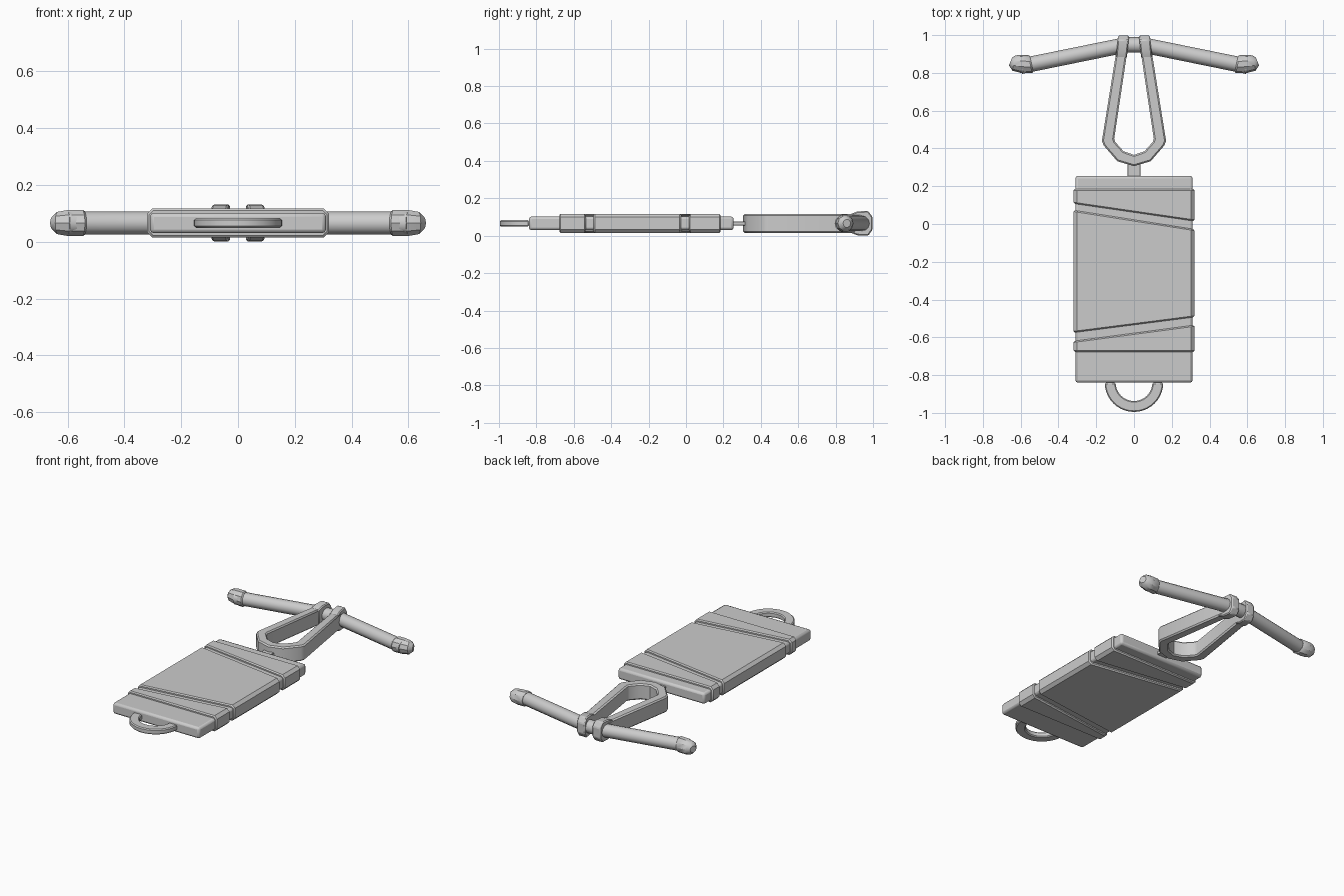
import bpy, bmesh
from math import sin, cos, pi
from mathutils import Vector

if "Cube" in bpy.data.objects:
    bpy.data.objects.remove(bpy.data.objects["Cube"])

ZC = 0.066


def loft(name, rings, bevel=0, angle=30, segments=1, smooth=35):
    """Skin a list of equal-length point rings and cap both ends."""
    bm = bmesh.new()
    vs = [[bm.verts.new(p) for p in r] for r in rings]
    n = len(rings[0])
    for a, b in zip(vs, vs[1:]):
        for i in range(n):
            j = (i + 1) % n
            bm.faces.new((a[i], a[j], b[j], b[i]))
    bm.faces.new(vs[0][::-1])
    bm.faces.new(vs[-1])
    bmesh.ops.recalc_face_normals(bm, faces=bm.faces)
    me = bpy.data.meshes.new(name)
    bm.to_mesh(me)
    bm.free()
    ob = bpy.data.objects.new(name, me)
    bpy.context.collection.objects.link(ob)
    if bevel:
        m = ob.modifiers.new("bevel", "BEVEL")
        m.width, m.segments = bevel, segments
        m.limit_method, m.angle_limit = "ANGLE", angle * pi / 180
    bpy.ops.object.select_all(action="DESELECT")
    ob.select_set(True)
    bpy.context.view_layer.objects.active = ob
    bpy.ops.object.shade_smooth_by_angle(angle=smooth * pi / 180)
    return ob


def mirror_x(ob):
    ob.modifiers.new("mirror", "MIRROR")


def box(name, x, y0, y1, hz, bevel, segments=1):
    sect = [(-x, -hz), (x, -hz), (x, hz), (-x, hz)]
    return loft(name, [[(a, y, ZC + b) for a, b in sect] for y in (y0, y1)],
                bevel, segments=segments)


def tube(name, path, sides=12):
    """Round tube in the xy plane; path items are (x, y, radius, dx, dy)."""
    rings = []
    for x, y, r, dx, dy in path:
        side = Vector((-dy, dx, 0)).normalized()
        rings.append([Vector((x, y, ZC)) + side * r * cos(2 * pi * i / sides)
                      + Vector((0, 0, r * sin(2 * pi * i / sides)))
                      for i in range(sides)])
    return loft(name, rings)


def plate(name, near, far):
    """Chamfered sleeve; near and far give end y at the left and right edge."""
    w, h, c = 0.32, 0.051, 0.018
    sect = [(-w + c, -h), (w - c, -h), (w, -h + c), (w, h - c),
            (w - c, h), (-w + c, h), (-w, h - c), (-w, -h + c)]
    rings = [[(x, l + (r - l) * (x + w) / (2 * w), ZC + z) for x, z in sect]
             for l, r in (near, far)]
    loft(name, rings, 0.007, angle=60)


def arc_band(name, pairs, h, bevel):
    """Flat band from (outer, inner) xy pairs."""
    loft(name, [[(*o, ZC - h), (*i, ZC - h), (*i, ZC + h), (*o, ZC + h)]
                for o, i in pairs], bevel, angle=50)


# Tag body: inner slab and three outer sleeves separated by slanted grooves
box("body_core", 0.31, -0.84, 0.255, 0.036, 0.014, 2)
plate("upper_sleeve", (0.108, 0.015), (0.185, 0.185))
plate("middle_sleeve", (-0.575, -0.493), (0.073, -0.028))
plate("lower_sleeve", (-0.677, -0.677), (-0.62, -0.535))

# Half-ring at the front and short neck to the loop
ends = [pi + pi * i / 20 for i in range(21)]
arc_band("front_ring", [((0.155 * cos(a), -0.84 + 0.155 * sin(a)),
                         (0.097 * cos(a), -0.84 + 0.097 * sin(a))) for a in ends],
         0.017, 0.006)
box("neck", 0.035, 0.24, 0.34, 0.011, 0.003)

# Open teardrop loop
half = [((-0.088, 0.95), (-0.030, 0.95)), ((-0.170, 0.44), (-0.105, 0.45)),
        ((-0.160, 0.415), (-0.100, 0.435)), ((-0.088, 0.332), (-0.055, 0.385)),
        ((0, 0.306), (0, 0.366))]
other = [((-o[0], o[1]), (-i[0], i[1])) for o, i in half[-2::-1]]
arc_band("teardrop_loop", half + other, 0.051, 0.008)

# Straps wrapping the bar at the loop's open ends
ry, rz = 0.052, 0.066
sect = [(ry, .5 * rz), (.55 * ry, rz), (-.55 * ry, .97 * rz), (-1.3 * ry, .75 * rz)]
sect += [(y, -z) for y, z in reversed(sect)]
strap = loft("bar_strap", [[(x + 0.1 * (0.95 - 0.948 - y), 0.946 + y, ZC + z)
                            for y, z in sect] for x in (0.031, 0.089)], 0.006)
mirror_x(strap)

# Bent crossbar with a cap on each tip
d = (0.53, -0.11)
bar = tube("crossbar", [(-0.60, 0.835, 0.041, 0.53, 0.11),
                        (-0.045, 0.948, 0.041, 1, 0.1),
                        (0.045, 0.948, 0.041, 1, -0.1),
                        (0.60, 0.835, 0.041, *d)])
cap = tube("bar_cap", [(0.542, 0.847, 0.043, *d), (0.549, 0.846, 0.049, *d),
                       (0.600, 0.848, 0.048, 1, 0), (0.636, 0.852, 0.041, 1, 0.2),
                       (0.654, 0.860, 0.022, 1, 0.4)], 10)
mirror_x(cap)
